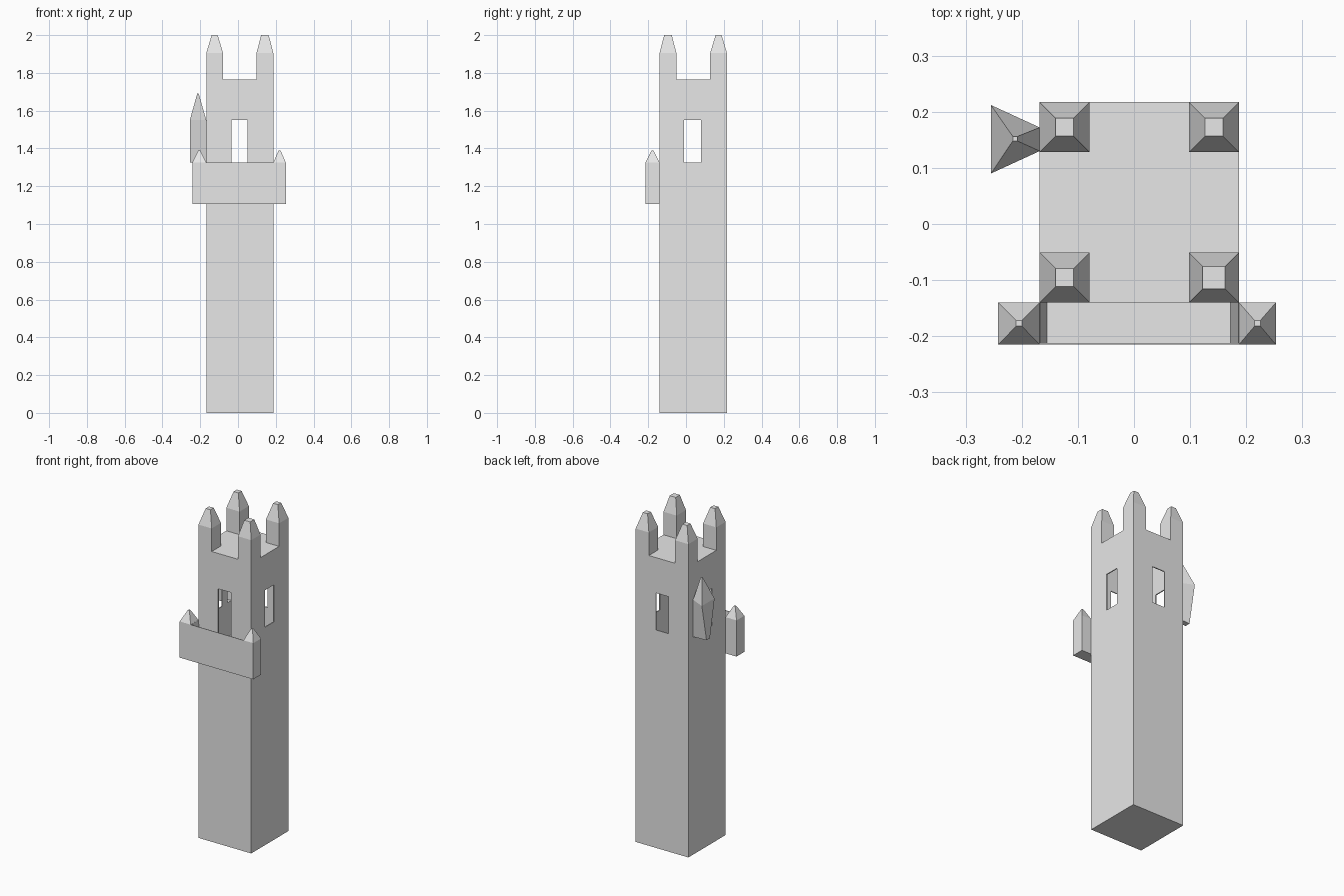
import bpy
import bmesh

cube = bpy.data.objects.get("Cube")
if cube:
    bpy.data.objects.remove(cube, do_unlink=True)

stone = bpy.data.materials.new("grey stone")
stone.use_nodes = True
GREY = (0.8, 0.8, 0.8, 1)
stone.diffuse_color = GREY
stone.node_tree.nodes["Principled BSDF"].inputs["Base Color"].default_value = GREY


def rect(x0, x1, y0, y1, z):
    return [(x0, y0, z), (x1, y0, z), (x1, y1, z), (x0, y1, z)]


def square(cx, cy, half, z):
    return rect(cx - half, cx + half, cy - half, cy + half, z)


def loft(name, rings, open_side=None):
    """Stack four-cornered rings into a capped solid; open_side leaves one wall out."""
    bm = bmesh.new()
    loops = [[bm.verts.new(p) for p in ring] for ring in rings]
    bm.faces.new(loops[0][::-1])
    bm.faces.new(loops[-1])
    for k, (low, high) in enumerate(zip(loops, loops[1:])):
        for i in range(4):
            j = (i + 1) % 4
            if not (k == 0 and i == open_side):
                bm.faces.new((low[i], low[j], high[j], high[i]))
    bmesh.ops.recalc_face_normals(bm, faces=bm.faces)
    mesh = bpy.data.meshes.new(name)
    bm.to_mesh(mesh)
    bm.free()
    mesh.materials.append(stone)
    obj = bpy.data.objects.new(name, mesh)
    bpy.context.collection.objects.link(obj)
    return obj


def box(name, x0, x1, y0, y1, z0, z1):
    return loft(name, [rect(x0, x1, y0, y1, z0), rect(x0, x1, y0, y1, z1)])


def cut(target, cutter):
    mod = target.modifiers.new("cut", "BOOLEAN")
    mod.operation = "DIFFERENCE"
    mod.solver = "EXACT"
    mod.object = cutter
    bpy.context.view_layer.objects.active = target
    bpy.ops.object.modifier_apply(modifier=mod.name)
    bpy.data.objects.remove(cutter, do_unlink=True)


# Main dimensions
X0, X1, Y0, Y1 = -0.168, 0.187, -0.14, 0.217
DECK, FLOOR, SILL, LINTEL = 1.765, 1.12, 1.325, 1.55
WALL = 0.006

# Tower shaft with a hollow upper room
tower = box("tower", X0, X1, Y0, Y1, 0, DECK)
cut(tower, box("room", X0 + WALL, X1 - WALL, Y0 + WALL, Y1 - WALL, FLOOR, DECK - WALL))
# Windows on all four walls, balcony door and opening into the side turret
cut(tower, box("windows_y", -0.035, 0.05, -0.5, 0.5, SILL, LINTEL))
cut(tower, box("windows_x", -0.5, 0.5, -0.01, 0.08, SILL, LINTEL))
cut(tower, box("door", -0.035, 0.05, -0.2, -0.1, FLOOR + 0.001, SILL + 0.01))
cut(tower, box("turret_opening", -0.2, -0.1, 0.131, 0.171, SILL + 0.003, LINTEL))

# Corner pinnacles on the roof
POST = 0.0445
for side, cx in (("right", X0 + POST), ("left", X1 - POST)):
    for end, cy in (("front", Y0 + POST), ("back", Y1 - POST)):
        tip = 0.02 if (side, end) == ("left", "front") else 0.016
        loft(f"{end}_{side}_pinnacle", [square(cx, cy, POST, DECK),
                                        square(cx, cy, POST, 1.905),
                                        square(cx, cy, tip, 2.0)])

# Balcony: floor, front parapet, end piers and sloped inner ends
FRONT, BASE = -0.215, 1.105
box("balcony_floor", X0, X1, FRONT, Y0, BASE, FLOOR)
box("balcony_parapet", X0, X1, FRONT, FRONT + 0.003, BASE, SILL)
for side, inner, outer, slope in (("right", X0, -0.242, 0.013), ("left", X1, 0.253, -0.015)):
    a, b = sorted((inner, outer))
    loft(f"{side}_balcony_pier", [rect(a, b, FRONT, Y0, BASE), rect(a, b, FRONT, Y0, SILL),
                                  square((a + b) / 2, -0.177, 0.005, 1.39)])
    low = sorted((inner, inner + slope))
    high = sorted((inner, inner + slope * 0.04))
    loft(f"{side}_balcony_end", [rect(*low, FRONT, Y0, FLOOR), rect(*high, FRONT, Y0, SILL)])

# Side turret: wedge-shaped bay narrowing to its base, open toward the room
OUT = -0.255
loft("side_turret", [
    [(OUT, 0.135, SILL), (X0, 0.13, SILL), (X0, 0.172, SILL), (OUT, 0.167, SILL)],
    [(OUT, 0.09, LINTEL), (X0, 0.13, LINTEL), (X0, 0.172, LINTEL), (OUT, 0.212, LINTEL)],
    square(-0.212, 0.152, 0.004, 1.69),
], open_side=1)
